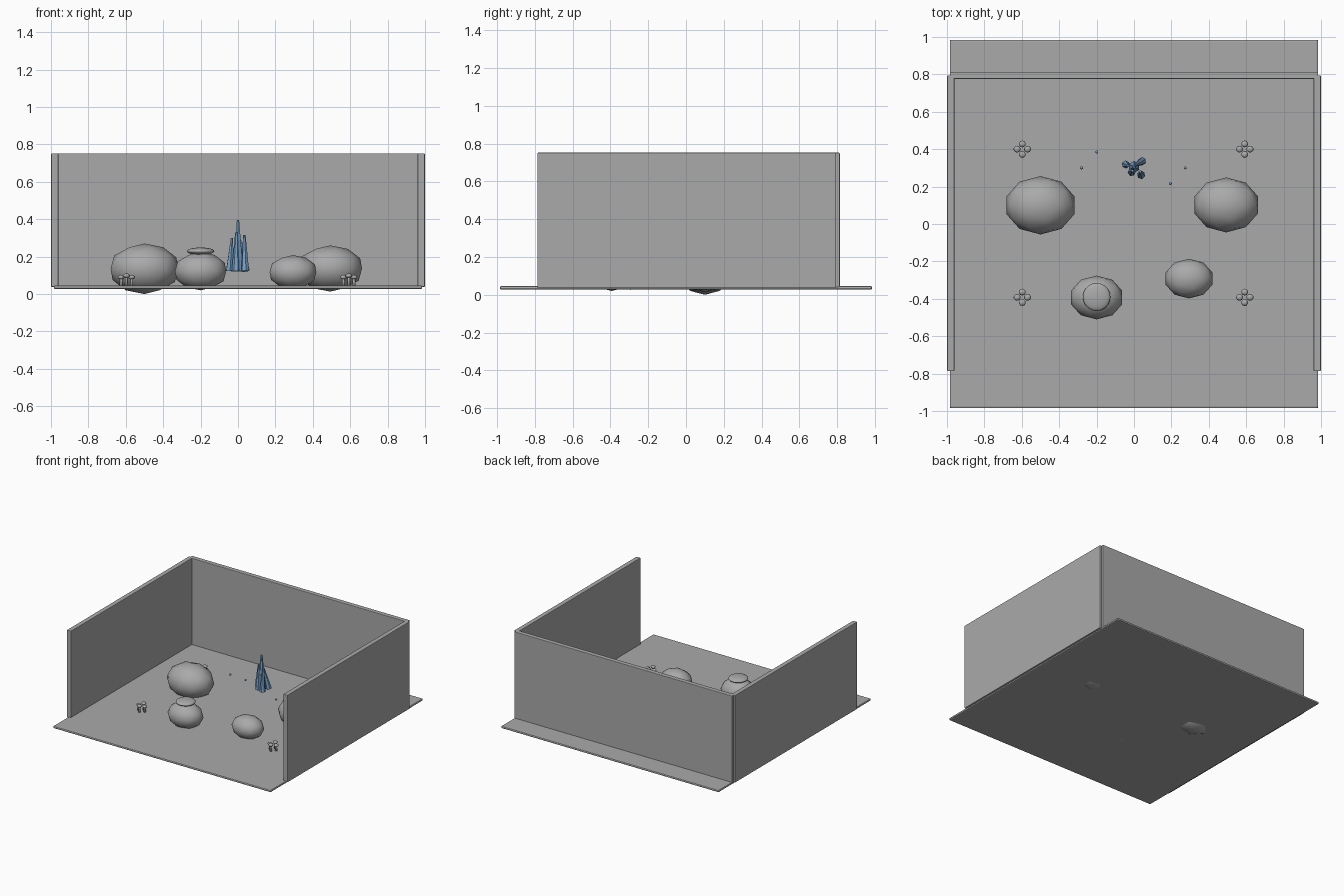
import bpy, bmesh, math
from mathutils import Vector, Matrix

if "Cube" in bpy.data.objects:
    bpy.data.objects.remove(bpy.data.objects["Cube"])


def material(name, rgb):
    m = bpy.data.materials.new(name)
    m.diffuse_color = (*rgb, 1)
    m.use_nodes = True
    m.node_tree.nodes["Principled BSDF"].inputs["Base Color"].default_value = m.diffuse_color
    return m


GREY = material("stone grey", (0.40, 0.40, 0.40))
BLUE = material("crystal blue", (0.19, 0.36, 0.58))


def finish(name, bm, mat, smooth=False):
    me = bpy.data.meshes.new(name)
    bm.to_mesh(me)
    bm.free()
    me.materials.append(mat)
    for p in me.polygons:
        p.use_smooth = smooth
    ob = bpy.data.objects.new(name, me)
    bpy.context.collection.objects.link(ob)
    return ob


def slab(name, lo, hi, bevel):
    """Box between two corners with softened edges."""
    lo, hi = Vector(lo), Vector(hi)
    bm = bmesh.new()
    bmesh.ops.create_cube(bm, size=1)
    for v in bm.verts:
        v.co = (lo + hi) / 2 + v.co * (hi - lo)
    ob = finish(name, bm, GREY)
    mod = ob.modifiers.new("soft_edges", "BEVEL")
    mod.width, mod.segments = bevel, 2
    return ob


def add_ball(bm, centre, radii, subdivisions=2):
    """Faceted ball stretched to the exact half-sizes given."""
    vs = bmesh.ops.create_icosphere(bm, subdivisions=subdivisions, radius=1)["verts"]
    ext = [max(abs(v.co[i]) for v in vs) for i in range(3)]
    for v in vs:
        v.co = Vector([centre[i] + v.co[i] / ext[i] * radii[i] for i in range(3)])


def add_cone(bm, base, tip, r1, r2, sides):
    """Tapered prism running from base to tip."""
    base, tip = Vector(base), Vector(tip)
    axis = tip - base
    rot = axis.to_track_quat("Z", "Y").to_matrix().to_4x4()
    bmesh.ops.create_cone(bm, cap_ends=True, segments=sides, radius1=r1, radius2=r2,
                          depth=axis.length,
                          matrix=Matrix.Translation((base + tip) / 2) @ rot)


# Floor and three walls
slab("floor", (-0.985, -0.985, 0.027), (0.985, 0.985, 0.046), 0.008)
slab("back_wall", (-0.985, 0.776, 0.04), (0.985, 0.814, 0.752), 0.004)
for side, x in (("left", -0.98), ("right", 0.98)):
    slab(side + "_wall", (x - 0.019, -0.787, 0.038), (x + 0.019, 0.794, 0.752), 0.004)

# Boulders and the flat stone resting on one: x, y, low z, high z, half-sizes
ROCKS = [
    ("left_boulder", -0.5, 0.1, 0.0, 0.27, 0.181, 0.156),
    ("right_boulder", 0.493, 0.102, 0.013, 0.26, 0.17, 0.147),
    ("front_left_boulder", -0.2, -0.393, 0.02, 0.224, 0.137, 0.117),
    ("front_right_boulder", 0.294, -0.292, 0.026, 0.208, 0.125, 0.106),
]
for name, x, y, z0, z1, rx, ry in ROCKS:
    bm = bmesh.new()
    add_ball(bm, (x, y, (z0 + z1) / 2), (rx, ry, (z1 - z0) / 2))
    finish(name, bm, GREY, True)
bm = bmesh.new()
add_ball(bm, (-0.2, -0.39, 0.229), (0.074, 0.075, 0.02), 3)
finish("flat_top_stone", bm, GREY, True)

# Mushroom clusters
for i, (cx, cy) in enumerate([(-0.597, 0.4), (0.592, 0.4), (-0.597, -0.392), (0.592, -0.392)]):
    stems, caps = bmesh.new(), bmesh.new()
    for k in range(4):
        a = k * math.pi / 2
        x, y = cx + 0.028 * math.cos(a), cy + 0.028 * math.sin(a)
        z = 0.09 + 0.008 * (k % 2)
        add_cone(stems, (x, y, 0.042), (x, y, z), 0.009, 0.007, 8)
        add_ball(caps, (x, y, z), (0.018, 0.018, 0.012))
    finish(f"mushroom_stems_{i}", stems, GREY, True)
    finish(f"mushroom_caps_{i}", caps, GREY, True)

# Crystal cluster: tall centre spire ringed by shorter leaning spires
bm = bmesh.new()
add_cone(bm, (0, 0.305, 0.12), (0, 0.305, 0.397), 0.032, 0.007, 6)
SPIRES = [
    ((0.044, 0.336), (0.01, 0.315), 0.29),
    ((0.038, 0.262), (0.034, 0.28), 0.315),
    ((-0.044, 0.318), (-0.032, 0.312), 0.30),
    ((-0.012, 0.277), (-0.008, 0.285), 0.33),
]
for (bx, by), (tx, ty), top in SPIRES:
    add_cone(bm, (bx, by, 0.123), (tx, ty, top), 0.022, 0.007, 6)
finish("crystal_spires", bm, BLUE)

# Floating sparks around the crystals
bm = bmesh.new()
for p in [(-0.28, 0.3, 0.165), (-0.2, 0.385, 0.11), (0.194, 0.217, 0.12), (0.274, 0.3, 0.14)]:
    add_ball(bm, p, (0.008, 0.008, 0.008))
finish("floating_sparks", bm, BLUE, True)
